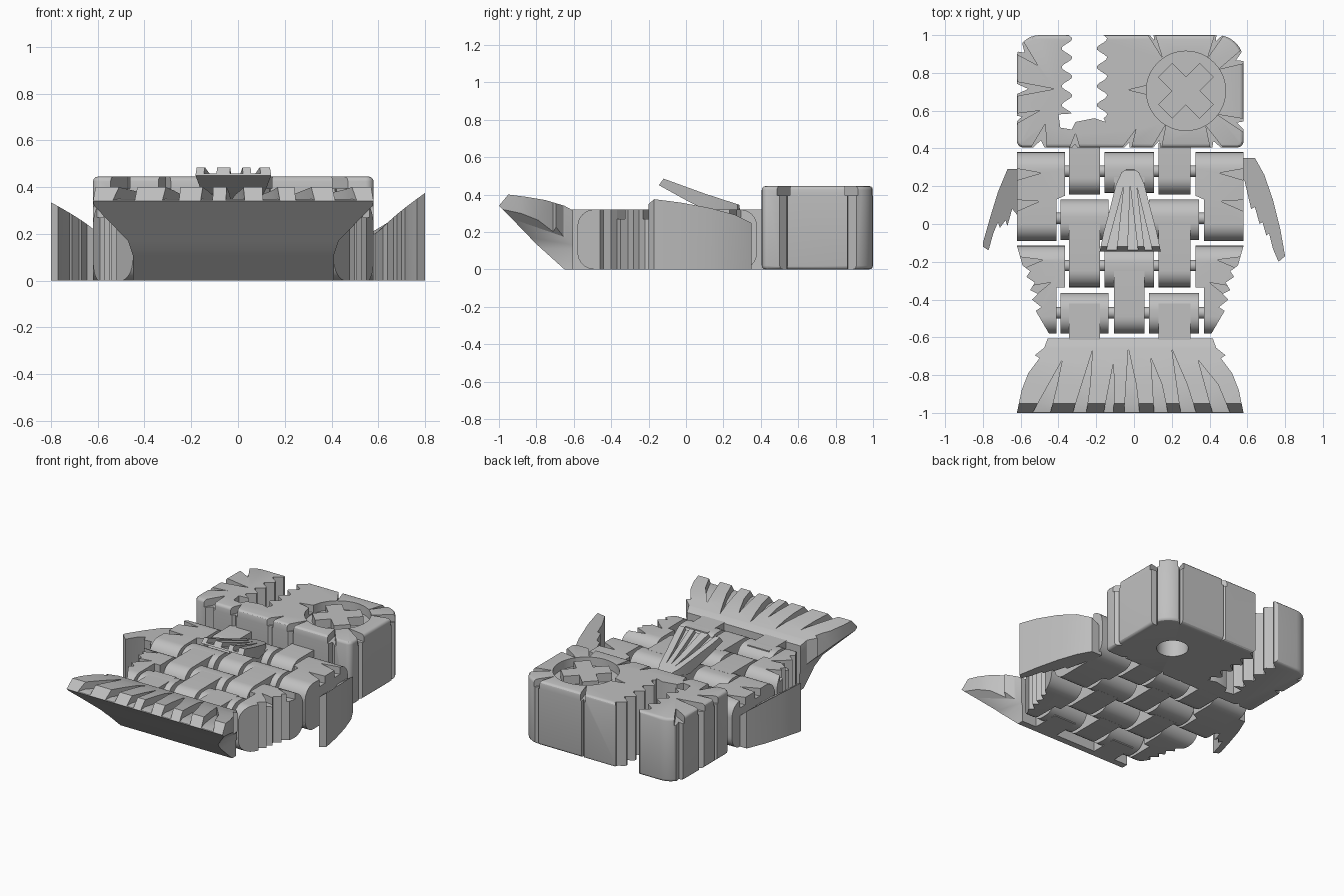
import bpy, bmesh, math
from mathutils import Vector, Matrix

if "Cube" in bpy.data.objects:
    bpy.data.objects.remove(bpy.data.objects["Cube"])

grey = bpy.data.materials.new("plain_grey")
grey.use_nodes = True
GREY = (0.53, 0.53, 0.53, 1)
grey.diffuse_color = GREY
grey.node_tree.nodes["Principled BSDF"].inputs["Base Color"].default_value = GREY


def finish(name, bm):
    bmesh.ops.recalc_face_normals(bm, faces=bm.faces)
    mesh = bpy.data.meshes.new(name)
    bm.to_mesh(mesh)
    bm.free()
    mesh.materials.append(grey)
    ob = bpy.data.objects.new(name, mesh)
    bpy.context.collection.objects.link(ob)
    return ob


def prism(name, pts, a, b, axis="z"):
    """Extrude an outline: (x, y) along z, (y, z) along x, or (x, z) along y."""
    place = {"z": lambda u, v, w: (u, v, w), "x": lambda u, v, w: (w, u, v),
             "y": lambda u, v, w: (u, w, v)}[axis]
    bm = bmesh.new()
    face = bm.faces.new([bm.verts.new(place(u, v, a)) for u, v in pts])
    ext = bmesh.ops.extrude_face_region(bm, geom=[face])
    move = Vector(place(0, 0, b - a))
    bmesh.ops.translate(bm, vec=move, verts=[v for v in ext["geom"] if isinstance(v, bmesh.types.BMVert)])
    return finish(name, bm)


def stack(name, rings):
    """Skin a closed body through matching rings of (outline, height)."""
    bm = bmesh.new()
    rows = [[bm.verts.new((x, y, z)) for x, y in pts] for pts, z in rings]
    for low, high in zip(rows, rows[1:]):
        for i in range(len(low)):
            bm.faces.new((low[i - 1], low[i], high[i], high[i - 1]))
    bm.faces.new(rows[0][::-1])
    bm.faces.new(rows[-1])
    return finish(name, bm)


def combine(ob, cutter, operation="DIFFERENCE"):
    """Apply a boolean; a cut that would erase the whole part is dropped."""
    before = ob.data.copy()
    mod = ob.modifiers.new("cut", "BOOLEAN")
    mod.operation, mod.solver, mod.object = operation, "EXACT", cutter
    bpy.context.view_layer.objects.active = ob
    bpy.context.view_layer.update()
    bpy.ops.object.modifier_apply(modifier=mod.name)
    if not ob.data.polygons:
        ob.data = before
    bpy.data.objects.remove(cutter)
    return ob


def rounded(x0, x1, y0, y1, radii, steps=8):
    """Rounded rectangle; radii start at the low corner and run anticlockwise."""
    out = []
    corners = ((x0, y0, 1, 1), (x1, y0, -1, 1), (x1, y1, -1, -1), (x0, y1, 1, -1))
    for i, ((cx, cy, sx, sy), r) in enumerate(zip(corners, radii)):
        if r == 0:
            out.append((cx, cy))
            continue
        for k in range(steps + 1):
            t = math.pi + (i + k / steps) * math.pi / 2
            out.append((cx + sx * r + r * math.cos(t), cy + sy * r + r * math.sin(t)))
    return out


def circle(x, y, r, n=48):
    return [(x + r * math.cos(i * math.tau / n), y + r * math.sin(i * math.tau / n)) for i in range(n)]


TOP = 0.32
PINS = (0.28, 0.03, -0.22, -0.47)


def link(name, x0, x1, y0, y1, low=0.09, high=0.09):
    return prism(name, rounded(y0, y1, 0, TOP, (low, high, high, low)), x0, x1, "x")


# Head block with softened rims
HEAD, RIM = 0.445, 0.02
rings = []
for k in range(4):
    t = k * math.pi / 6
    s = RIM * (1 - math.sin(t))
    radii = [r - s for r in (0.035, 0.035, 0.14, 0.12)]
    rings.append((rounded(-0.62 + s, 0.58 - s, 0.405 + s, 1 - s, radii), RIM * (1 - math.cos(t))))
head = stack("head", rings + [(pts, HEAD - z) for pts, z in reversed(rings)])

# Mouth slot with wavy teeth on both sides
mouth = [(-0.40, 0.58), (-0.39, 0.51), (-0.33, 0.50), (-0.31, 0.54), (-0.21, 0.56), (-0.15, 0.54)]
wave = [(0.56 + 0.5 * i / 40) for i in range(41)]
mouth += [(-0.17 + 0.028 * math.cos((y - 0.58) * math.tau / 0.1), y) for y in wave]
mouth += [(-0.355 + 0.028 * math.cos((y - 0.58) * math.tau / 0.1), y) for y in reversed(wave[2:])]
combine(head, prism("mouth_cutter", mouth, -0.1, 0.6))

# Scratched wedges round the head: shallow on top, short notches down the sides
wedges = [
    ((-0.66, 0.76), (-0.66, 0.67), (-0.42, 0.715)), ((-0.66, 0.92), (-0.60, 0.99), (-0.51, 0.84)),
    ((-0.66, 0.58), (-0.66, 0.51), (-0.50, 0.60)), ((-0.56, 0.38), (-0.46, 0.38), (-0.47, 0.53)),
    ((-0.35, 0.38), (-0.28, 0.38), (-0.31, 0.48)), ((-0.08, 0.38), (-0.02, 0.38), (0.01, 0.50)),
    ((0.05, 1.04), (0.10, 1.04), (0.15, 0.88)), ((0.08, 0.38), (0.14, 0.38), (0.17, 0.53)),
    ((0.41, 0.38), (0.49, 0.38), (0.38, 0.52)), ((0.62, 0.46), (0.62, 0.55), (0.44, 0.58)),
    ((0.62, 0.86), (0.59, 0.94), (0.45, 0.82)), ((0.44, 1.04), (0.49, 1.02), (0.39, 0.88)),
]
for a, b, tip in wedges:
    combine(head, prism("scratch_cutter", [a, b, tip], HEAD - 0.05, 0.6))
    mid = ((a[0] + b[0]) / 2, (a[1] + b[1]) / 2)
    short = tuple(m + 0.42 * (t - m) for m, t in zip(mid, tip))
    combine(head, prism("notch_cutter", [a, b, short], -0.1, 0.6))
combine(head, prism("cheek_cutter", [(-0.03, 0.71), (0.075, 0.735), (0.075, 0.685)], HEAD - 0.05, 0.6))

# Round eye recess, crossed bars inside it, and a blind hole underneath
EYE = (0.275, 0.705)
combine(head, prism("eye_cutter", circle(*EYE, 0.21), HEAD - 0.06, 0.6))
combine(head, prism("hole_cutter", circle(*EYE, 0.1), -0.1, 0.2))
L, W = 0.155, 0.053
cross = prism("eye_cross", [(-L, -W), (-W, -W), (-W, -L), (W, -L), (W, -W), (L, -W),
                            (L, W), (W, W), (W, L), (-W, L), (-W, W), (-L, W)], HEAD - 0.07, HEAD)
cross.data.transform(Matrix.Translation((*EYE, 0)) @ Matrix.Rotation(math.pi / 4, 4, "Z"))

# Hinge links: tabs run forward from wide knuckles, alternating row by row
for x0, x1 in ((-0.345, -0.18), (0.13, 0.30)):
    link("head_tab", x0, x1, 0.155, 0.43, high=0)
    link("second_tab", x0, x1, -0.335, 0.0, high=0)
    link("tail_tab", x0, x1, -0.65, -0.42, low=0, high=0)
for name, x0, x1, y0, y1 in (
        ("first_middle_knuckle", -0.155, 0.105, 0.165, 0.38),
        ("second_right_knuckle", -0.39, -0.135, -0.085, 0.13),
        ("second_left_knuckle", 0.08, 0.345, -0.085, 0.13),
        ("third_middle_knuckle", -0.155, 0.105, -0.335, -0.12),
        ("tail_right_knuckle", -0.39, -0.135, -0.58, -0.365),
        ("tail_left_knuckle", 0.08, 0.345, -0.58, -0.365)):
    link(name, x0, x1, y0, y1)
link("first_middle_tab", -0.105, 0.055, -0.085, 0.25, high=0)
link("third_middle_tab", -0.105, 0.055, -0.58, -0.25, high=0)

# Hinge pins
for y in PINS:
    prism("hinge_pin", circle(y, 0.16, 0.03, 20), -0.45, 0.41, "x")

# Flank pieces: ragged outlines with rounded ends
upper = [(0.6, 0.38), (0.345, 0.38), (0.345, 0.15), (0.39, 0.13), (0.39, -0.09), (0.6, -0.09)]
lower = [(0.6, -0.115), (0.345, -0.115), (0.345, -0.335), (0.39, -0.335), (0.39, -0.58), (0.43, -0.58),
         (0.50, -0.46), (0.47, -0.44), (0.52, -0.40), (0.49, -0.37), (0.53, -0.35), (0.505, -0.31),
         (0.55, -0.28), (0.53, -0.25), (0.57, -0.22)]
scratches = (((0.64, 0.30), (0.64, 0.22), (0.47, 0.27)), ((0.64, 0.13), (0.64, 0.05), (0.48, 0.12)),
             ((0.62, -0.17), (0.60, -0.25), (0.46, -0.19)), ((0.54, -0.33), (0.53, -0.40), (0.42, -0.31)))
for side, label in ((1, "left"), (-1, "right")):
    for part, pts, y0, y1 in (("upper", upper, -0.09, 0.38), ("lower", lower, -0.58, -0.115)):
        flank = link(f"{label}_{part}_flank", -0.8, 0.8, y0, y1)
        combine(flank, prism("plan_cutter", [(side * x - 0.02, y) for x, y in pts], -0.1, 0.6), "INTERSECT")
        for tri in scratches:
            combine(flank, prism("scratch_cutter", [(side * x - 0.02, y) for x, y in tri], TOP - 0.05, 0.6))


def mirrored(half):
    """Close a half outline about the body's centre line."""
    return [(x - 0.02, y) for x, y in half] + [(-x - 0.02, y) for x, y in reversed(half)]


# Tail: side profile trimmed to a flared, ragged plan and undercut sides
crown = [(-0.605, 0.315), (-0.65, 0.34), (-0.75, 0.37), (-0.85, 0.387), (-0.95, 0.4)]
under = [(-1.0, 0.34), (-0.93, 0.27), (-0.8, 0.135), (-0.65, 0)]
tail = prism("tail_fin", crown + under + [(-0.605, 0)], -0.8, 0.8, "x")
plan = [(0.6, -1.05), (0.6, -1.0), (0.575, -0.88), (0.54, -0.79), (0.48, -0.71), (0.505, -0.695),
        (0.455, -0.655), (0.435, -0.6)]
combine(tail, prism("plan_cutter", mirrored(plan), -0.1, 0.6), "INTERSECT")
flare = [(0.43, -0.05), (0.43, 0.11), (0.45, 0.17), (0.61, 0.335), (0.61, 0.6)]
combine(tail, prism("flare_cutter", mirrored(flare), -1.1, -0.5, "y"), "INTERSECT")

# Fanned tail grooves follow the crown at an even depth
floor = [(y, z - 0.05) for y, z in crown] + [(-1.06, 0.335), (-1.06, 0.6), (-0.605, 0.6)]
fan = ((-0.51, 0.055, -0.38, -0.72), (-0.30, 0.04, -0.22, -0.67), (-0.14, 0.03, -0.11, -0.74),
       (-0.01, 0.045, -0.03, -0.66), (0.15, 0.04, 0.09, -0.71), (0.30, 0.045, 0.20, -0.66),
       (0.48, 0.05, 0.34, -0.72))
for x, w, tip_x, tip_y in fan:
    groove = prism("groove_cutter", floor, -0.8, 0.8, "x")
    tri = [(x - w, -1.05), (x + w, -1.05), ((x + tip_x) / 2 + w * 0.7, -0.85), (tip_x, tip_y)]
    combine(groove, prism("fan_cutter", tri, -0.1, 0.7), "INTERSECT")
    combine(tail, groove)

# Back fin: slanted leaf with three grooves
leaf = [(0.29, 0.31), (0.285, 0.345), (0.1, 0.405), (-0.12, 0.485), (-0.145, 0.45), (0.0, 0.37), (0.12, 0.31)]
fin = prism("back_fin", leaf, -0.3, 0.3, "x")
half = [(0.165, -0.16), (0.14, -0.04), (0.105, 0.09), (0.075, 0.21), (0.045, 0.275), (0.01, 0.295)]
combine(fin, prism("leaf_cutter", mirrored(half), 0, 0.7), "INTERSECT")
slope = [(0.3, 0.31), (0.1, 0.372), (-0.2, 0.482), (-0.2, 0.7), (0.3, 0.7)]
for x0, x1, tip in ((-0.155, -0.095, -0.055), (-0.035, 0.025, -0.02), (0.06, 0.105, 0.015)):
    groove = prism("groove_cutter", slope, -0.3, 0.3, "x")
    combine(groove, prism("fan_cutter", [(x0, -0.17), (x1, -0.17), (tip, 0.2)], 0, 0.8), "INTERSECT")
    combine(fin, groove)

# Side fins: upright ragged blades, taller toward their free end
left_blade = [(0.56, 0.35), (0.64, 0.35), (0.69, 0.26), (0.735, 0.13), (0.775, -0.03), (0.80, -0.17),
              (0.765, -0.2), (0.735, -0.13), (0.715, -0.05), (0.70, -0.06), (0.68, 0.01), (0.665, 0.0),
              (0.64, 0.09), (0.62, 0.08), (0.585, 0.23), (0.56, 0.25)]
right_blade = [(-0.6, 0.29), (-0.67, 0.29), (-0.72, 0.17), (-0.76, 0.04), (-0.8, -0.1), (-0.8, -0.12),
               (-0.77, -0.14), (-0.745, -0.05), (-0.72, 0.01), (-0.71, -0.02), (-0.68, 0.02), (-0.67, -0.01),
               (-0.645, 0.08), (-0.62, 0.05), (-0.6, 0.1)]
for label, blade, tall in (("left", left_blade, 0.375), ("right", right_blade, 0.335)):
    side_fin = prism(f"{label}_side_fin", blade, 0, 1)
    for v in side_fin.data.vertices:
        if v.co.z > 0.5:
            t = min(max((abs(v.co.x) - 0.6) / 0.2, 0), 1)
            v.co.z = 0.2 + (tall - 0.2) * t ** 0.8

# Smooth the rounded surfaces, keep edges sharp
bpy.ops.object.select_all(action="DESELECT")
for ob in bpy.context.collection.objects:
    if ob.type == "MESH":
        ob.select_set(True)
        bpy.context.view_layer.objects.active = ob
bpy.ops.object.shade_smooth_by_angle(angle=math.radians(30))
